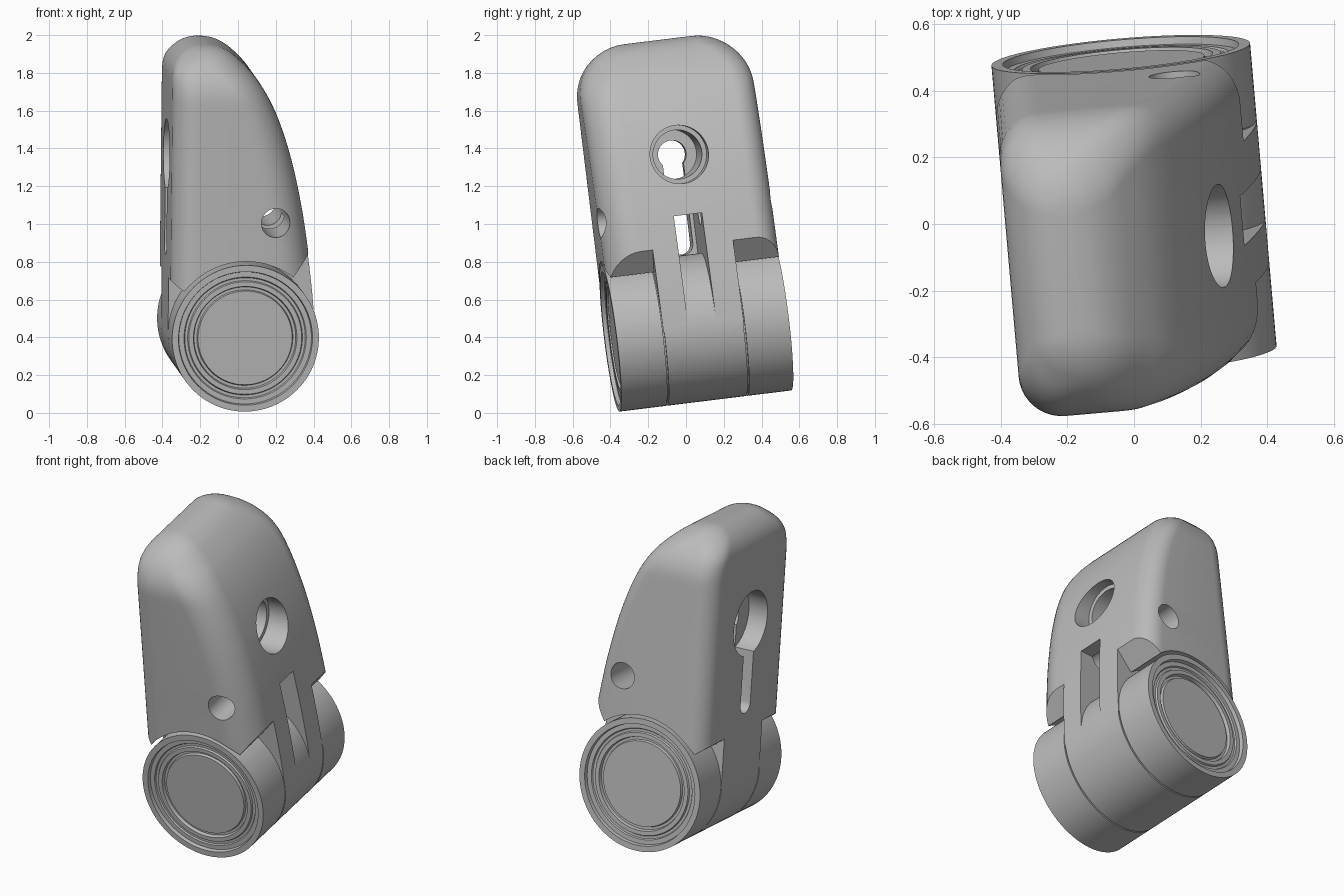
import bpy, bmesh, math
from mathutils import Matrix, Vector

if "Cube" in bpy.data.objects:
    bpy.data.objects.remove(bpy.data.objects["Cube"])

# Pose of the whole part: local x = width, y = hinge axis, z = up
POSE = (Matrix.Translation((0, 0.055, 0.45)) @ Matrix.Rotation(math.radians(5), 4, 'Z')
        @ Matrix.Rotation(math.radians(7), 4, 'X'))
R = 0.39      # barrel radius
HALF = 0.46   # half length along the hinge axis
TOP = 1.535

grey = bpy.data.materials.new("plain grey")
grey.diffuse_color = (0.5, 0.5, 0.5, 1)
grey.use_nodes = True
grey.node_tree.nodes["Principled BSDF"].inputs["Base Color"].default_value = grey.diffuse_color


def loft(name, rings):
    """Closed solid from stacked rings of equal point count."""
    bm = bmesh.new()
    rows = [[bm.verts.new(p) for p in ring] for ring in rings]
    n = len(rows[0])
    for a, b in zip(rows, rows[1:]):
        for i in range(n):
            bm.faces.new((a[i], a[(i + 1) % n], b[(i + 1) % n], b[i]))
    bm.faces.new(rows[0][::-1])
    bm.faces.new(rows[-1])
    bmesh.ops.recalc_face_normals(bm, faces=bm.faces)
    me = bpy.data.meshes.new(name)
    bm.to_mesh(me)
    bm.free()
    me.materials.append(grey)
    ob = bpy.data.objects.new(name, me)
    bpy.context.collection.objects.link(ob)
    return ob


def prism(name, pts, axis, a, b):
    """Extrude a 2D outline: axis 'y' takes (x, z), axis 'x' takes (y, z)."""
    if axis == 'y':
        return loft(name, [[(p, d, q) for p, q in pts] for d in (a, b)])
    return loft(name, [[(d, p, q) for p, q in pts] for d in (a, b)])


def arc(cx, cy, r, a0, a1, n):
    return [(cx + r * math.cos(math.radians(a0 + (a1 - a0) * i / n)),
             cy + r * math.sin(math.radians(a0 + (a1 - a0) * i / n))) for i in range(n + 1)]


def circle(cx, cy, r, n=64):
    return arc(cx, cy, r, 0, 360, n)[:-1]


def cut(target, cutter):
    bpy.context.view_layer.objects.active = target
    m = target.modifiers.new("cut", 'BOOLEAN')
    m.operation, m.solver, m.object = 'DIFFERENCE', 'EXACT', cutter
    bpy.ops.object.modifier_apply(modifier=m.name)
    bpy.data.objects.remove(cutter)


def inset(w, r):
    """How far a quarter-round top of radius r pulls a side in at height w."""
    t = max(0, w - (TOP - r))
    return r - math.sqrt(max(0, r * r - t * t))


# Curved right side, as (height, x), smoothed with a Catmull-Rom spline
ctrl = [Vector(p) for p in ((-0.2, 0.395), (0.0, 0.39), (0.2, 0.375), (0.44, 0.345), (0.69, 0.305),
                            (0.95, 0.245), (1.18, 0.165), (1.35, 0.07), (1.46, -0.03),
                            (1.515, -0.11), (TOP, -0.19), (1.535, -0.27))]
curve = []
for p0, p1, p2, p3 in zip(ctrl, ctrl[1:], ctrl[2:], ctrl[3:]):
    for k in range(6):
        t = k / 6
        curve.append(0.5 * (2 * p1 + (p2 - p0) * t + (2 * p0 - 5 * p1 + 4 * p2 - p3) * t * t
                            + (3 * p1 - p0 - 3 * p2 + p3) * t ** 3))
curve.append(ctrl[-2])

# Body: rounded rectangles stacked upwards
rings = []
for w, xr in curve:
    w = min(w, TOP)
    xl, h = -R + inset(w, 0.17), HALF - inset(w, 0.28)
    lim = 0.48 * (xr - xl)
    ring = []
    for sx, sy, rad, a in ((1, 1, 0.12, 0), (-1, 1, 0.13, 90), (-1, -1, 0.13, 180), (1, -1, 0.19, 270)):
        r = min(rad, lim)
        cx = xr - r if sx > 0 else xl + r
        ring += [(x, y, w) for x, y in arc(cx, sy * (h - r), r, a, a + 90, 10)]
    rings.append(ring)
body = loft("body", rings)

# Clearance around the barrel ends, with radial stop faces
gap = arc(0, 0, 0.41, 52, 143, 32) + arc(0, 0, 1.2, 143, 412, 24)
cut(body, prism("front_clearance", gap, 'y', -0.7, -0.21))
cut(body, prism("back_clearance", gap, 'y', 0.22, 0.7))
cut(body, prism("barrel_seat", circle(0, 0, 0.384, 96), 'y', -0.6, 0.6))

# Slot in the right side, keyhole slot in the left side
cut(body, prism("right_slot", [(-0.075, -0.3), (0.075, -0.3), (0.075, 0.605), (-0.075, 0.605)],
                'x', -0.22, 0.8))
key = arc(0, 0.445, 0.055, 180, 360, 16) + [(0.055, 0.92), (-0.055, 0.92)]
cut(body, prism("key_slot", key, 'x', -0.8, -0.18))

# Stepped bore through the sides, then the cross hole along the hinge axis
for r, a, b in ((0.19, -0.8, -0.27), (0.075, -0.5, 0.3), (0.13, -0.19, 0.5), (0.155, 0.14, 0.8)):
    cut(body, prism("bore", circle(0, 0.925, r), 'x', a, b))
cut(body, prism("cross_hole", circle(0.155, 0.615, 0.077, 48), 'y', -0.8, 0.8))

# Barrel: lathe with two seams and stepped rings on both ends
cap = [(0.25, 0.025), (0.255, 0.04), (0.27, 0.04), (0.275, 0.02), (0.30, 0.02), (0.305, 0.03),
       (0.32, 0.03), (0.325, 0.022), (0.352, 0.022), (0.356, 0.0), (R, 0.0)]   # radius, depth
seams = []
for y in (-0.21, 0.22):
    seams += [(R, y - 0.004), (0.375, y - 0.004), (0.375, y + 0.004), (R, y + 0.004)]
profile = ([(r, -HALF + d) for r, d in cap] + seams + [(r, HALF - d) for r, d in reversed(cap)])
barrel = loft("hinge_barrel", [[(x, y, z) for x, z in circle(0, 0, r, 96)] for r, y in profile])

for ob in (body, barrel):
    ob.matrix_world = POSE
    bpy.ops.object.select_all(action='DESELECT')
    ob.select_set(True)
    bpy.context.view_layer.objects.active = ob
    bpy.ops.object.shade_smooth_by_angle(angle=math.radians(32))
